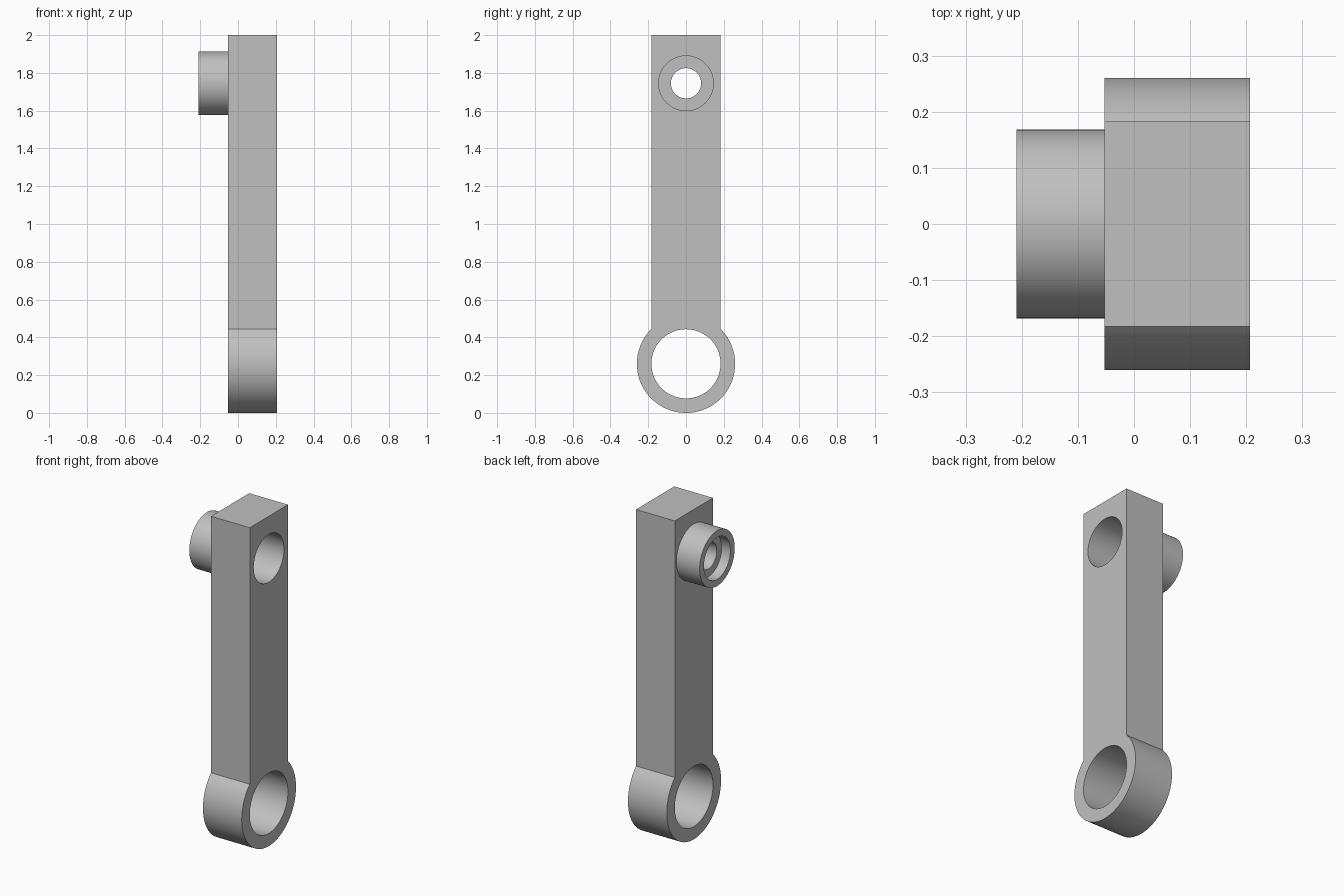
import bpy, bmesh
from math import pi, sin, cos, acos
from mathutils import Matrix

cube = bpy.data.objects.get("Cube")
if cube:
    bpy.data.objects.remove(cube, do_unlink=True)

SEG = 96
BAR_LEFT, BAR_RIGHT = 0.207, -0.053   # bar faces along x
BOSS_END = -0.209
HALF = 0.183                          # half width of the bar
EYE_Z, EYE_R = 0.26, 0.26             # ring at the foot
PIN_Z = 1.745                         # axis of the upper bore

grey = bpy.data.materials.new("plain_grey")
grey.use_nodes = True
colour = (0.53, 0.53, 0.53, 1)
grey.diffuse_color = colour
grey.node_tree.nodes["Principled BSDF"].inputs["Base Color"].default_value = colour


def arc(z, r, start, end, n):
    return [(r * sin(start + (end - start) * i / n), z + r * cos(start + (end - start) * i / n))
            for i in range(n + 1)]


def finish(obj):
    bpy.ops.object.select_all(action='DESELECT')
    obj.select_set(True)
    bpy.context.view_layer.objects.active = obj
    if obj.type == 'CURVE':
        bpy.ops.object.convert(target='MESH')
        obj = bpy.context.object
        bm = bmesh.new()
        bm.from_mesh(obj.data)
        bmesh.ops.remove_doubles(bm, verts=bm.verts, dist=1e-5)
        bmesh.ops.recalc_face_normals(bm, faces=bm.faces)
        bm.to_mesh(obj.data)
        bm.free()
    obj.data.materials.clear()
    obj.data.materials.append(grey)
    bpy.ops.object.shade_smooth_by_angle(angle=pi / 6)


# Lever: straight bar running into a round eye, pierced by two bores
neck = acos((EYE_R ** 2 - HALF ** 2) ** 0.5 / EYE_R)
outline = [(-HALF, 2.0), (HALF, 2.0)] + arc(EYE_Z, EYE_R, neck, 2 * pi - neck, SEG)
eye_bore = arc(EYE_Z, HALF, 0, 2 * pi, SEG)[:-1]
pin_bore = arc(PIN_Z, 0.145, 0, 2 * pi, SEG)[:-1]

curve = bpy.data.curves.new("lever_arm", 'CURVE')
curve.dimensions = '2D'
curve.fill_mode = 'BOTH'
curve.extrude = (BAR_LEFT - BAR_RIGHT) / 2
for loop in (outline, eye_bore, pin_bore):
    spline = curve.splines.new('POLY')
    spline.points.add(len(loop) - 1)
    for point, (u, v) in zip(spline.points, loop):
        point.co = (u, v, 0, 1)
    spline.use_cyclic_u = True
lever = bpy.data.objects.new("lever_arm", curve)
lever.rotation_euler = (pi / 2, 0, pi / 2)
lever.location.x = (BAR_LEFT + BAR_RIGHT) / 2
bpy.context.collection.objects.link(lever)
finish(lever)

# Boss: turned collar with a counterbore and a narrower through hole
profile = [(BAR_RIGHT, 0.168), (BOSS_END, 0.168), (BOSS_END, 0.127),
           (-0.15, 0.127), (-0.15, 0.08), (BAR_RIGHT, 0.08)]
bm = bmesh.new()
rings = []
for i in range(SEG):
    turn = Matrix.Rotation(2 * pi * i / SEG, 3, 'X')
    rings.append([bm.verts.new(turn @ Matrix.Translation((x, 0, r)).translation) for x, r in profile])
for i, ring in enumerate(rings):
    following = rings[(i + 1) % SEG]
    for j in range(len(profile)):
        k = (j + 1) % len(profile)
        bm.faces.new((ring[j], ring[k], following[k], following[j]))
bmesh.ops.recalc_face_normals(bm, faces=bm.faces)
mesh = bpy.data.meshes.new("boss_collar")
bm.to_mesh(mesh)
bm.free()
boss = bpy.data.objects.new("boss_collar", mesh)
boss.location.z = PIN_Z
bpy.context.collection.objects.link(boss)
finish(boss)
